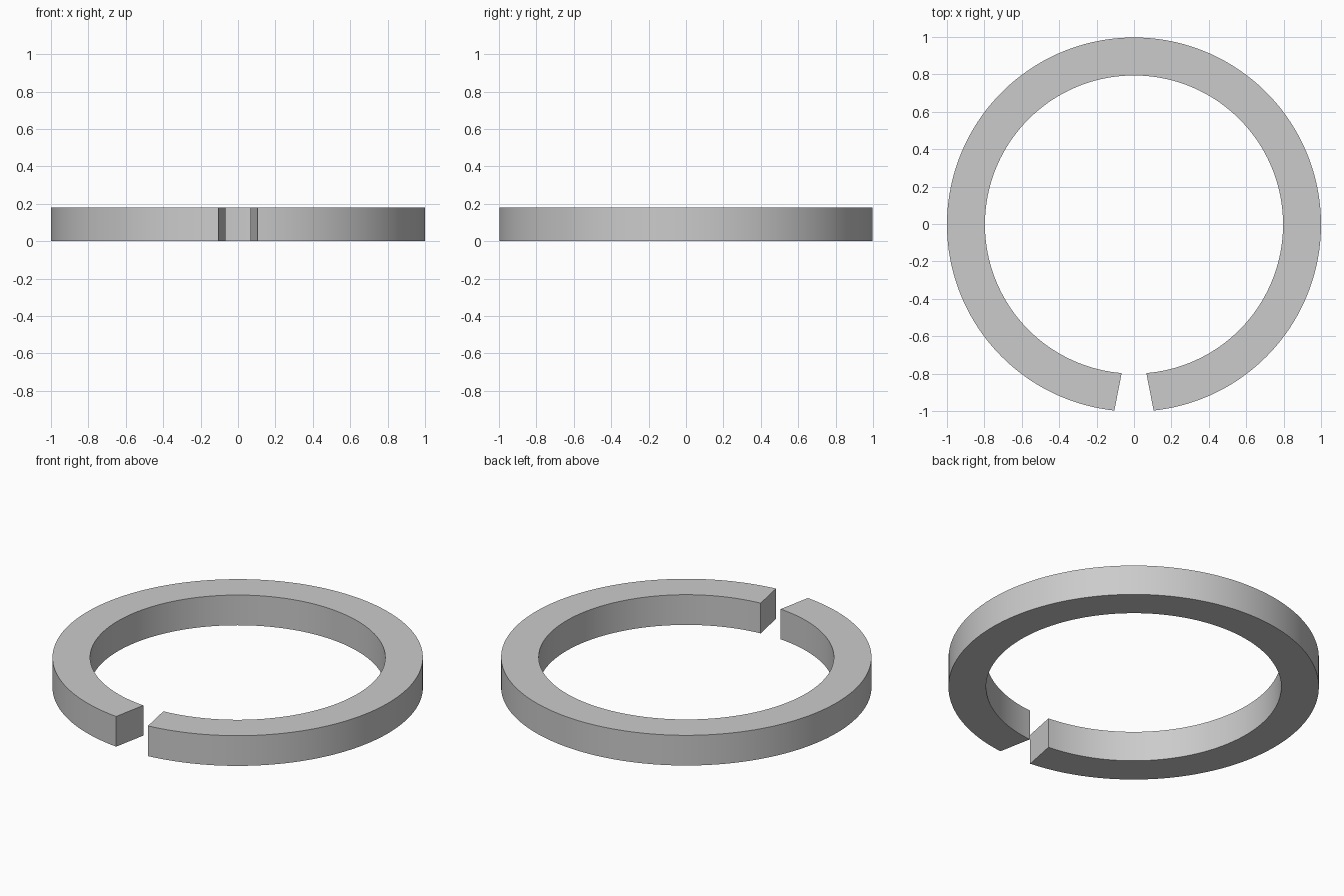
import bpy, bmesh
from math import asin, sin, cos, pi, radians

if "Cube" in bpy.data.objects:
    bpy.data.objects.remove(bpy.data.objects["Cube"])

OUTER, INNER, HEIGHT = 1.0, 0.797, 0.18
GAP_OUTER, GAP_INNER = 0.105, 0.066   # half widths of the flared gap
SEGMENTS = 160
CENTRE_Y = -0.0028                    # keeps the open ring centred on y = 0


def arc_point(radius, half_gap, t):
    # sweep from one side of the front gap around to the other
    start = asin(half_gap / radius)
    a = start + t * (2 * pi - 2 * start)
    return radius * sin(a), CENTRE_Y - radius * cos(a)


# Split ring: a rectangular section swept around, with flat end faces
bm = bmesh.new()
sections = []
for i in range(SEGMENTS + 1):
    t = i / SEGMENTS
    ox, oy = arc_point(OUTER, GAP_OUTER, t)
    ix, iy = arc_point(INNER, GAP_INNER, t)
    sections.append([bm.verts.new(p) for p in (
        (ox, oy, 0), (ox, oy, HEIGHT), (ix, iy, HEIGHT), (ix, iy, 0))])
for a, b in zip(sections, sections[1:]):
    for k in range(4):
        n = (k + 1) % 4
        bm.faces.new((a[k], b[k], b[n], a[n]))
bm.faces.new(sections[0])
bm.faces.new(sections[-1][::-1])
bmesh.ops.recalc_face_normals(bm, faces=bm.faces)

mesh = bpy.data.meshes.new("split_ring")
bm.to_mesh(mesh)
bm.free()
ring = bpy.data.objects.new("split_ring", mesh)
bpy.context.collection.objects.link(ring)

# Smooth curved walls, crisp edges
bpy.context.view_layer.objects.active = ring
ring.select_set(True)
bpy.ops.object.shade_smooth_by_angle(angle=radians(30))
